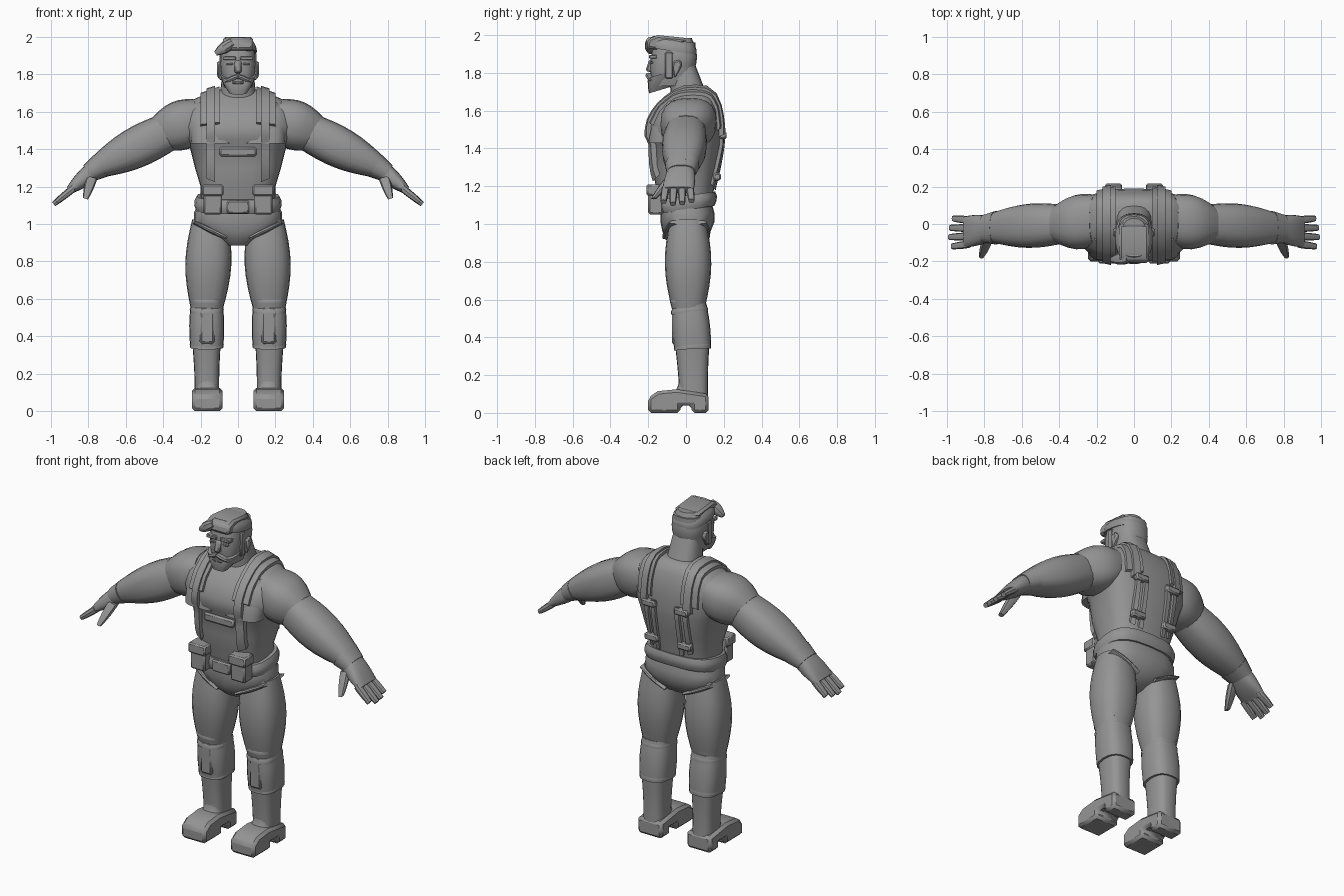
import bpy, bmesh
from math import sin, cos, pi, radians
from mathutils import Vector
from mathutils.bvhtree import BVHTree

cube = bpy.data.objects.get("Cube")
if cube:
    bpy.data.objects.remove(cube)

COLOUR = (.3, .3, .3, 1)
grey = bpy.data.materials.new("plain grey")
grey.use_nodes = True
grey.diffuse_color = COLOUR
grey.node_tree.nodes["Principled BSDF"].inputs["Base Color"].default_value = COLOUR


def finish(name, rings, bevel=0, mirror=False, angle=35):
    """Bridge closed rings of points into a capped, shaded object."""
    bm = bmesh.new()
    loops = [[bm.verts.new(point) for point in ring] for ring in rings]
    count = len(loops[0])
    for low, high in zip(loops, loops[1:]):
        for i in range(count):
            j = (i + 1) % count
            bm.faces.new((low[i], low[j], high[j], high[i]))
    bm.faces.new(loops[0])
    bm.faces.new(loops[-1])
    bmesh.ops.recalc_face_normals(bm, faces=bm.faces)
    mesh = bpy.data.meshes.new(name)
    bm.to_mesh(mesh)
    bm.free()
    mesh.materials.append(grey)
    part = bpy.data.objects.new(name, mesh)
    bpy.context.collection.objects.link(part)
    if bevel:
        modifier = part.modifiers.new("soft edges", "BEVEL")
        modifier.width, modifier.segments = bevel, 1
    if mirror:
        modifier = part.modifiers.new("other side", "MIRROR")
        modifier.use_mirror_merge = False
    bpy.ops.object.select_all(action="DESELECT")
    bpy.context.view_layer.objects.active = part
    part.select_set(True)
    bpy.ops.object.shade_smooth_by_angle(angle=radians(angle))
    return part


def section(centre, across, width, depth, square=.8, lift=0, sides=20):
    """Rounded section; a smaller square is boxier, lift raises the back."""
    def rounded(value):
        return abs(value) ** square * (1 if value >= 0 else -1)
    turns = [2 * pi * i / sides for i in range(sides)]
    return [centre + across * width * rounded(cos(a))
            + Vector((0, 1, lift)) * depth * rounded(sin(a)) for a in turns]


def tube(name, start, end, first, last, bulge=0, mirror=True, steps=6, **shape):
    """Limb whose (width, depth) blends from first to last and swells between."""
    start, end = Vector(start), Vector(end)
    first, last = Vector(first), Vector(last)
    across = Vector((0, 1, 0)).cross(end - start).normalized()
    rings = []
    for i in range(steps + 1):
        t = i / steps
        width, depth = first.lerp(last, t) + Vector((1, 1)) * bulge * sin(pi * t)
        rings.append(section(start.lerp(end, t), across, width, depth, **shape))
    return finish(name, rings, mirror=mirror)


def body(name, rows, **shape):
    """Upright loft of (height, half width, front, back) rows."""
    return finish(name, [section(Vector((0, (front + back) / 2, z)), Vector((1, 0, 0)),
                                 width, (back - front) / 2, **shape)
                         for z, width, front, back in rows])


def slab(name, profile, middle, width, bevel=.008, mirror=True):
    """Side profile of (y, z) points extruded across x."""
    rings = [[(x, y, z) for y, z in profile]
             for x in (middle - width / 2, middle + width / 2)]
    return finish(name, rings, bevel, mirror)


def box(name, centre, size, bevel=.008, mirror=True):
    x, y, z = centre
    width, depth, height = size
    corners = [(y + depth * j / 2, z + height * k / 2)
               for j, k in ((-1, -1), (1, -1), (1, 1), (-1, 1))]
    return slab(name, corners, x, width, bevel, mirror)


# Torso with a ledge under the chest
torso = body("torso", [
    (1.06, .2, -.13, .13), (1.2, .2, -.16, .15), (1.3, .23, -.18, .17),
    (1.42, .26, -.18, .19), (1.45, .28, -.2, .19), (1.52, .3, -.2, .19),
    (1.6, .3, -.16, .18), (1.66, .25, -.1, .16), (1.7, .16, -.05, .14),
    (1.72, .09, -.03, .11)], square=.7, sides=28)
tube("chest_muscle", (.13, -.11, 1.43), (.13, -.03, 1.65), (.12, .09), (.09, .08),
     .02, square=.7)
box("abdomen_plate", (0, -.14, 1.385), (.2, .1, .05), .01, False)

# Pelvis, neck and belt
body("pelvis", [(.885, .06, -.07, .03), (.92, .11, -.11, .1), (.96, .19, -.125, .13),
                (1.01, .235, -.135, .15), (1.06, .235, -.135, .15), (1.12, .21, -.13, .135)],
     square=.75)
tube("neck", (0, .02, 1.66), (0, -.02, 1.84), (.1, .1), (.08, .07), mirror=False)
tube("belt", (0, 0, 1.075), (0, 0, 1.15), (.225, .15), (.22, .155), .012, False,
     steps=3, square=.7, lift=.14)
box("buckle", (0, -.155, 1.09), (.12, .03, .07), mirror=False)

# Harness laid over the torso surface
surface = BVHTree.FromObject(torso, bpy.context.evaluated_depsgraph_get())


def strap(name, x, half, thick, begin, finish_angle):
    """Band wrapped round the trunk from low front, over the top, to the back."""
    rings, steps = [], 20
    for i in range(steps + 1):
        a = radians(begin + (finish_angle - begin) * i / steps)
        out = Vector((0, -cos(a), sin(a)))
        inner = [surface.ray_cast(Vector((edge, 0, 1.4)) + out, -out)[0]
                 for edge in (x - half, x + half)]
        outer = [point + out * thick for point in reversed(inner)]
        rings.append(inner + outer)
    return finish(name, rings, mirror=True)


strap("shoulder_pad", .15, .05, .018, 35, 150)
strap("strap", .145, .022, .028, -45, 160)
for x in (.08, .13):
    strap("back_strap", x, .013, .018, 155, 235)
for y, z in ((.195, 1.47), (.165, 1.25)):
    box("back_clip", (.11, y, z), (.09, .04, .04))

# Belt pouches
box("pouch", (.135, -.16, 1.12), (.1, .08, .14), .01)
box("pouch_flap", (.135, -.165, 1.18), (.115, .09, .06))

# Head, beard and hair
tube("face", (0, -.08, 1.73), (0, -.06, 1.96), (.075, .1), (.085, .11), .015, False, square=.7)
tube("beard", (0, -.135, 1.71), (0, -.11, 1.8), (.05, .06), (.094, .088), .005, False,
     steps=3, square=.6, lift=.3)
tube("skull", (0, -.05, 1.79), (0, -.06, 1.985), (.08, .085), (.065, .09), .026, False)
tube("hair", (0, -.07, 1.915), (0, -.07, 1.98), (.1, .125), (.075, .105), .009, False,
     square=.75, lift=-.15)
slab("quiff", [(-.21, 1.93), (-.13, 1.92), (0, 1.96), (0, 1.985), (-.15, 2), (-.2, 1.98)],
     0, .16, .025, False)
tube("fringe", (-.03, -.18, 1.97), (-.12, -.19, 1.91), (.025, .03), (.012, .012), .012, False,
     sides=10)

# Face
slab("nose", [(-.17, 1.88), (-.195, 1.87), (-.215, 1.81), (-.17, 1.8)], 0, .036, mirror=False)
box("lower_lip", (0, -.19, 1.755), (.06, .03, .014), .004, False)
box("brow", (.046, -.175, 1.885), (.068, .04, .02), .004)
box("eye", (.044, -.18, 1.855), (.036, .018, .012), .003)
tube("moustache", (0, -.195, 1.79), (.07, -.18, 1.76), (.01, .02), (.005, .012), .006, sides=8)
slab("ear", [(-.06, 1.77), (-.02, 1.84), (-.03, 1.87), (-.07, 1.86)], .098, .028)
box("sideburn", (.085, -.09, 1.84), (.03, .04, .14), .005)

# Arms and gloves
tube("shoulder", (.2, .02, 1.565), (.42, 0, 1.485), (.11, .135), (.095, .095), .03)
tube("arm", (.36, 0, 1.5), (.77, -.02, 1.295), (.1, .1), (.055, .075), .03, steps=8)
tube("glove_cuff", (.735, -.02, 1.31), (.8, -.025, 1.27), (.068, .09), (.05, .075), steps=2)
tube("palm", (.78, -.025, 1.28), (.9, -.042, 1.18), (.05, .07), (.022, .083), .006, square=.75)
tube("thumb", (.78, -.075, 1.25), (.815, -.17, 1.135), (.03, .03), (.014, .015), .004, sides=8)
for i, reach in enumerate((.09, .105, .1, .085)):
    y = -.108 + .043 * i
    tube("finger", (.88, y, 1.19), (.88 + reach, 1.15 * y + .005, 1.19 - .8 * reach),
         (.02, .02), (.014, .016), .002, sides=8, steps=4)

# Legs and trousers
tube("thigh", (.167, .012, .55), (.15, .01, 1.02), (.087, .087), (.095, .095), .032, steps=8)
tube("trunk_hem", (.06, 0, .925), (.235, .01, 1.01), (.012, .125), (.012, .1), .01)
tube("shin", (.167, .035, .34), (.167, .02, .58), (.088, .098), (.085, .088), .007, square=.75)
for z, y in ((.34, .035), (.53, .018), (.59, .012)):
    tube("trouser_cuff", (.167, y, z), (.167, y, z + .03), (.088, .098), (.086, .09), .004,
         steps=2, square=.75, lift=.1)
box("shin_panel", (.165, -.045, .46), (.08, .06, .2), .012)

# Boots with raised heels
tube("boot", (.165, .042, .05), (.168, .033, .35), (.066, .076), (.075, .09), -.004, square=.7)
tube("instep", (.165, .02, .09), (.165, .035, .2), (.07, .09), (.06, .07), -.01, square=.7)
slab("foot", [(-.2, 0), (-.03, 0), (-.03, .04), (.03, .04), (.03, 0), (.12, 0), (.12, .1),
              (-.05, .125), (-.15, .115), (-.2, .08)], .165, .164, .016)
